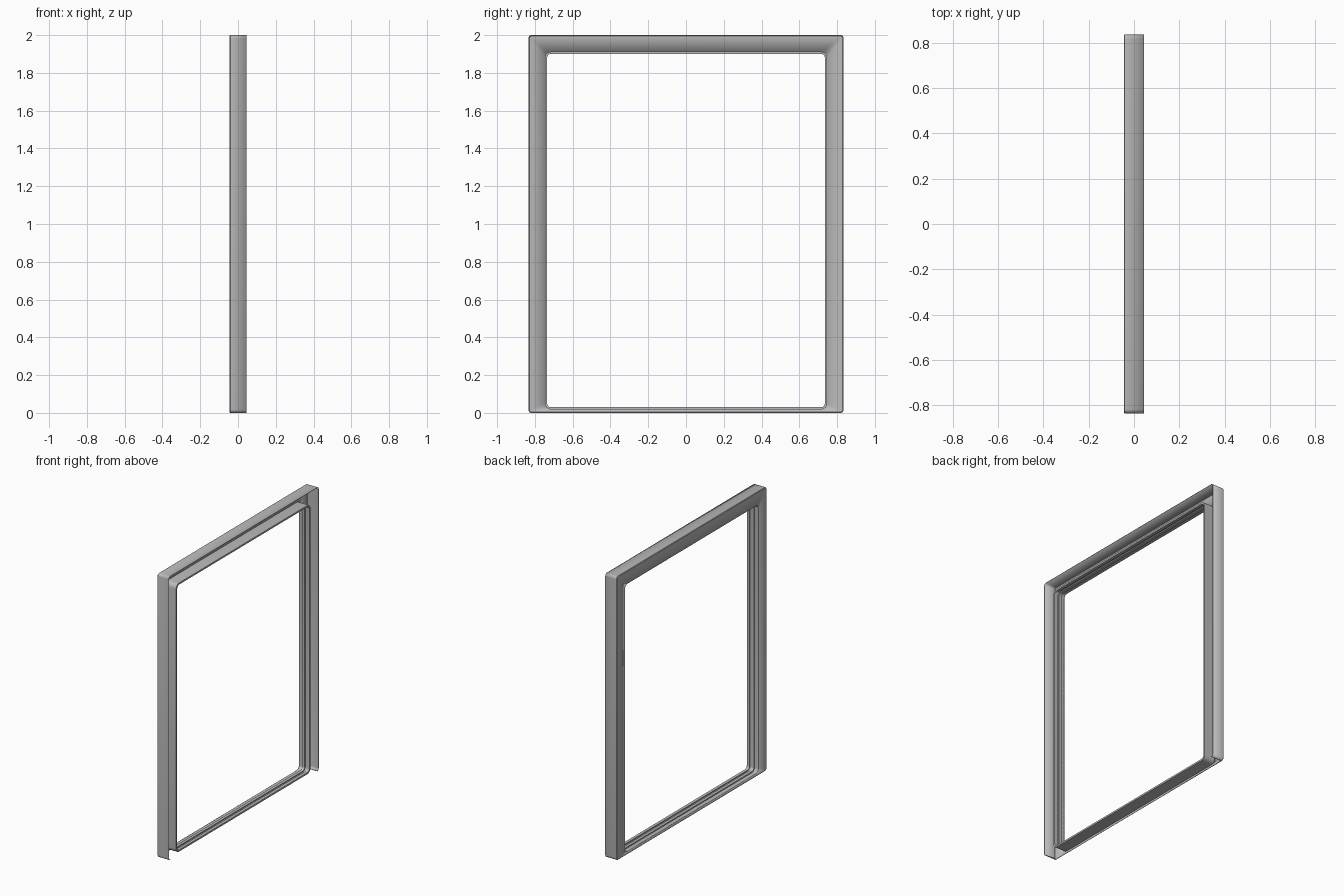
import bpy, bmesh, math

cube = bpy.data.objects.get("Cube")
if cube:
    bpy.data.objects.remove(cube, do_unlink=True)

mat = bpy.data.materials.new("grey metal")
mat.use_nodes = True
grey = (0.5, 0.5, 0.5, 1)
mat.diffuse_color = grey
mat.node_tree.nodes["Principled BSDF"].inputs["Base Color"].default_value = grey

STEPS = 6


def rounded_loop(bm, x, half, low, high, radius):
    """Ring of vertices in the YZ plane, starting at the bottom right corner."""
    verts = []
    for k, (sy, sz) in enumerate([(1, -1), (1, 1), (-1, 1), (-1, -1)]):
        cy = sy * (half - radius)
        cz = high - radius if sz > 0 else low + radius
        for i in range(STEPS + 1):
            a = math.pi / 2 * (k - 1 + i / STEPS)
            verts.append(bm.verts.new((x, cy + radius * math.cos(a), cz + radius * math.sin(a))))
    return verts


def outer(bm, x, inset):
    return rounded_loop(bm, x, 0.835 - inset, inset, 2 - inset, 0.018 - inset)


def opening(bm, x, grow):
    return rounded_loop(bm, x, 0.735 + grow, 0.03 - grow, 1.9 + grow, 0.02 + grow)


def sweep(name, loops, open_bottom=False, thickness=0):
    bm = bmesh.new()
    rings = [shape(bm, x, size) for shape, x, size in loops]
    for s, (a, b) in enumerate(zip(rings, rings[1:])):
        for i in range(len(a)):
            j = (i + 1) % len(a)
            if open_bottom and s == 0 and j == 0:
                continue  # the outer flange has no bottom run
            bm.faces.new((a[i], b[i], b[j], a[j]))
    mesh = bpy.data.meshes.new(name)
    bm.to_mesh(mesh)
    bm.free()
    mesh.materials.append(mat)
    obj = bpy.data.objects.new(name, mesh)
    bpy.context.collection.objects.link(obj)
    bpy.ops.object.select_all(action='DESELECT')
    obj.select_set(True)
    bpy.context.view_layer.objects.active = obj
    bpy.ops.object.shade_smooth_by_angle(angle=math.radians(30))
    if thickness:
        mod = obj.modifiers.new("sheet", 'SOLIDIFY')
        mod.thickness = thickness
        mod.offset = -1
    return obj


# Folded sheet: outer flange on the sides and top, small bevel, flat face
sweep("face_panel", [
    (outer, 0.045, 0), (outer, -0.041, 0), (outer, -0.045, 0.004),
    (opening, -0.045, 0.008),
], open_bottom=True, thickness=0.003)

# Rim round the opening: stepped inside with a groove, end cap, outer return
sweep("inner_rim", [
    (opening, -0.045, 0.008), (opening, -0.015, 0.008), (opening, -0.015, 0),
    (opening, 0.005, 0), (opening, 0.005, 0.007), (opening, 0.02, 0.007),
    (opening, 0.02, 0), (opening, 0.041, 0), (opening, 0.041, 0.012),
    (opening, -0.043, 0.012),
])
